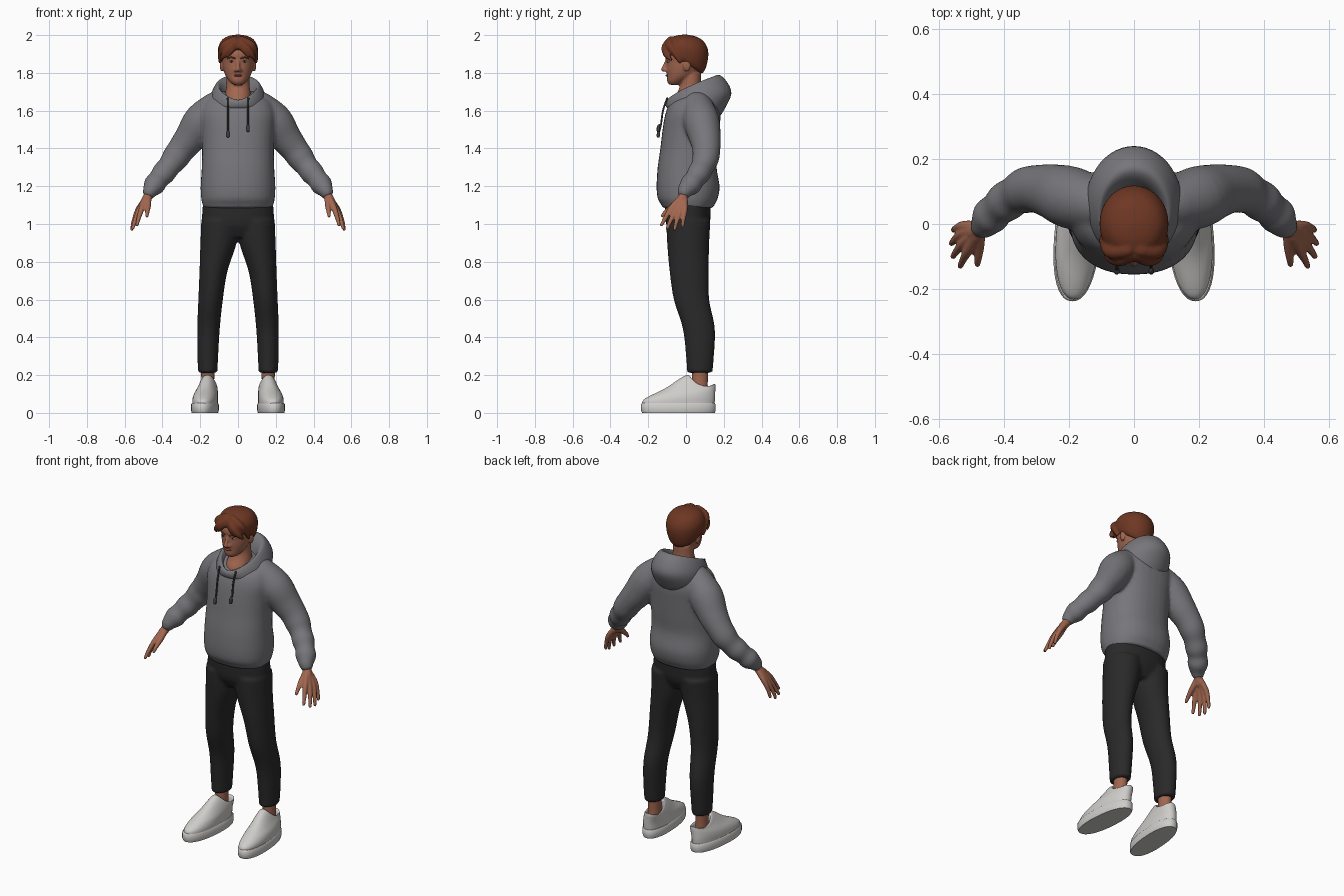
import bpy, bmesh, math
from mathutils import Vector, Matrix


def material(name, r, g, b):
    m = bpy.data.materials.new(name)
    m.diffuse_color = (r, g, b, 1)
    return m


SKIN = material("skin", 0.36, 0.135, 0.08)
HAIR = material("auburn hair", 0.155, 0.038, 0.017)
GREY = material("hoodie grey", 0.185, 0.18, 0.195)
BLACK = material("trouser black", 0.022, 0.022, 0.023)
WHITE = material("shoe white", 0.62, 0.61, 0.59)
CORD = material("cord grey", 0.05, 0.05, 0.054)
LIP = material("lip", 0.24, 0.075, 0.05)
DARK = material("iris dark", 0.02, 0.012, 0.01)


def spline(rows, k):
    """Catmull-Rom interpolation of every number in the rows."""
    out = []
    for i in range(len(rows) - 1):
        a, b, c, d = rows[max(i - 1, 0)], rows[i], rows[i + 1], rows[min(i + 2, len(rows) - 1)]
        for j in range(k):
            t = j / k
            out.append([0.5 * (2 * q + (r - p) * t + (2 * p - 5 * q + 4 * r - s) * t * t
                               + (3 * q - p - 3 * r + s) * t ** 3)
                        for p, q, r, s in zip(a, b, c, d)])
    return out + [list(rows[-1])]


def skin_rings(bm, rings):
    """Join rings of points into one closed shell."""
    vs = [[bm.verts.new(p) for p in ring] for ring in rings]
    n = len(vs[0])
    for a, b in zip(vs, vs[1:]):
        for i in range(n):
            bm.faces.new((a[i], a[(i + 1) % n], b[(i + 1) % n], b[i]))
    bm.faces.new(vs[0][::-1])
    bm.faces.new(vs[-1])


def loft(bm, rows, k=4, n=32, p=1.0, zp=1.0, shear=0.0, dip=0.0, s=1):
    """Rows: centre x, half width, front y, back y, front z, back z."""
    rings = []
    for cx, rx, yf, yb, zf, zb in spline(rows, k):
        ring = []
        for i in range(n):
            c, d = math.cos(2 * math.pi * i / n), math.sin(2 * math.pi * i / n)
            y = (yf + yb) / 2 + (yb - yf) / 2 * math.copysign(abs(d) ** p, d)
            x = cx + rx * math.copysign(abs(c) ** p, c) + shear * y
            b = max(0.0, (1 + d) / 2)
            z = zf + (zb - zf) * b ** zp - dip * c * c * max(0, zf - 0.1)
            ring.append((s * x, y, z))
        rings.append(ring)
    skin_rings(bm, rings)


def level(rows):
    """Flat rings: centre x, half width, front y, back y, z."""
    return [(*r, r[4]) for r in rows]


def tube(bm, pts, k=4, n=14, s=1):
    """Points: x, y, z, radius; both ends are rounded."""
    rows = spline(pts, k)
    ps = [Vector((s * r[0], r[1], r[2])) for r in rows]
    rs = [r[3] for r in rows]
    for end, f in ((0, -1), (-1, 1)):
        t = (ps[1] - ps[0] if end == 0 else ps[-1] - ps[-2]).normalized() * f
        base, r = ps[end], rs[end]
        for h, q in ((0.6, 0.8), (0.9, 0.4)):
            at = 0 if end == 0 else len(ps)
            ps.insert(at, base + t * r * h)
            rs.insert(at, r * q)
    u, rings = Vector((0.3, 1, 0.2)), []
    for i, c in enumerate(ps):
        t = (ps[min(i + 1, len(ps) - 1)] - ps[max(i - 1, 0)]).normalized()
        u = (u - t * u.dot(t)).normalized()
        w = t.cross(u)
        rings.append([c + rs[i] * (u * math.cos(a) + w * math.sin(a))
                      for a in (2 * math.pi * j / n for j in range(n))])
    skin_rings(bm, rings)


def ball(bm, loc, size):
    bmesh.ops.create_uvsphere(bm, u_segments=20, v_segments=12, radius=1,
                              matrix=Matrix.Translation(loc) @ Matrix.Diagonal((*size, 1)))


def finish(name, bm, mat, voxel=0, smooth=3, angle=50):
    """Make the object; a voxel size melts its shells together."""
    bmesh.ops.recalc_face_normals(bm, faces=bm.faces)
    me = bpy.data.meshes.new(name)
    bm.to_mesh(me)
    bm.free()
    me.materials.append(mat)
    me.shade_smooth()
    me.set_sharp_from_angle(angle=math.radians(angle))
    ob = bpy.data.objects.new(name, me)
    bpy.context.collection.objects.link(ob)
    if voxel:
        m = ob.modifiers.new("melt", 'REMESH')
        m.mode, m.voxel_size, m.use_smooth_shade = 'VOXEL', voxel, True
        m = ob.modifiers.new("relax", 'SMOOTH')
        m.factor, m.iterations = 0.5, smooth


SIDES = (1, -1)

# hoodie body and sleeves
bm = bmesh.new()
loft(bm, level([(0, .182, -.125, .145, 1.085), (0, .188, -.132, .152, 1.105), (0, .195, -.15, .168, 1.135),
                (0, .198, -.156, .178, 1.2), (0, .192, -.15, .162, 1.3), (0, .19, -.136, .17, 1.4),
                (0, .194, -.124, .178, 1.5), (0, .2, -.11, .183, 1.58), (0, .18, -.085, .175, 1.64),
                (0, .15, -.035, .16, 1.675), (0, .1, .02, .13, 1.70)]), p=.88)
for s in SIDES:
    tube(bm, [(.11, .06, 1.63, .078), (.19, .08, 1.548, .096), (.25, .1, 1.46, .085), (.3, .108, 1.395, .074),
              (.335, .103, 1.345, .071), (.365, .088, 1.305, .061), (.395, .068, 1.268, .063),
              (.42, .046, 1.238, .054), (.442, .024, 1.208, .058), (.46, .0, 1.182, .045),
              (.466, -.006, 1.172, .04)], n=24, s=s)
finish("hoodie", bm, GREY, .01, 5)

# hood lying open around the neck
bm = bmesh.new()
loft(bm, [(0, .13, -.085, .18, 1.60, 1.57), (0, .15, -.105, .205, 1.62, 1.61), (0, .147, -.11, .24, 1.64, 1.69),
          (0, .13, -.105, .215, 1.652, 1.755), (0, .108, -.095, .17, 1.656, 1.79),
          (0, .09, -.082, .125, 1.64, 1.75), (0, .07, -.06, .1, 1.60, 1.66)], n=48, zp=.7)
finish("hood", bm, GREY)

# drawstrings
bm = bmesh.new()
for s, low in ((1, 1.495), (-1, 1.465)):
    tube(bm, [(.055, -.1, 1.665, .005), (.053, -.122, 1.60, .005), (.053, -.132, 1.53, .005),
              (.053, -.14, low + .03, .005), (.053, -.145, low + .02, .009), (.053, -.147, low, .009)], n=8, s=s)
finish("drawstrings", bm, CORD)

# trousers
bm = bmesh.new()
loft(bm, level([(0, .12, -.07, .09, .93), (0, .185, -.103, .123, .99), (0, .19, -.11, .13, 1.05),
                (0, .184, -.11, .13, 1.13)]), p=.9)
for s in SIDES:
    loft(bm, level([(.16, .051, .005, .14, .212), (.16, .055, .0, .148, .3), (.156, .06, -.018, .153, .45),
                    (.145, .065, -.065, .123, .6), (.13, .074, -.087, .12, .75), (.103, .096, -.1, .123, .9),
                    (.095, .1, -.105, .13, 1.02)]), s=s)
finish("trousers", bm, BLACK, .01, 4)

# ankles
bm = bmesh.new()
for s in SIDES:
    loft(bm, level([(.16, .038, .03, .12, .08), (.16, .034, .032, .115, .15), (.16, .036, .03, .118, .24)]), s=s)
finish("ankles", bm, SKIN)

# shoes: soles, then uppers with an open collar
bm = bmesh.new()
for s in SIDES:
    loft(bm, level([(.172, .068, -.232, .152, 0), (.172, .071, -.238, .157, .012), (.172, .071, -.238, .157, .045),
                    (.172, .066, -.232, .152, .052)]), k=1, n=40, p=.88, shear=-.075, s=s)
finish("shoe_soles", bm, WHITE)
bm = bmesh.new()
for s in SIDES:
    loft(bm, [(.172, .066, -.232, .15, .04, .04), (.172, .066, -.228, .153, .065, .07),
              (.171, .064, -.195, .154, .088, .09), (.167, .058, -.11, .155, .13, .118),
              (.163, .05, -.035, .156, .18, .14), (.162, .045, .005, .153, .2, .152),
              (.162, .038, .022, .14, .19, .145), (.162, .034, .03, .13, .12, .1)],
         n=40, p=.92, shear=-.06, dip=.3, s=s)
finish("shoe_uppers", bm, WHITE)

# hands: fingers fan out from the wrist and merge into the palm
bm = bmesh.new()
for s in SIDES:
    tube(bm, [(.455, .005, 1.19, .026), (.474, -.012, 1.15, .025), (.492, -.028, 1.12, .024)], s=s)
    for base, knuckle, mid, tip in (
            ((.487, -.035), (.510, -.08, 1.08), (.526, -.11, 1.03), (.535, -.13, .995)),
            ((.49, -.028), (.524, -.057, 1.07), (.546, -.083, 1.015), (.557, -.1, .977)),
            ((.49, -.018), (.53, -.03, 1.07), (.553, -.05, 1.012), (.562, -.06, .972)),
            ((.487, -.008), (.526, -.006, 1.08), (.547, -.013, 1.03), (.556, -.018, .99))):
        tube(bm, [(*base, 1.13, .018), (*knuckle, .0155), (*mid, .0115), (*tip, .009)], s=s)
    tube(bm, [(.476, -.02, 1.14, .018), (.476, -.065, 1.1, .016), (.48, -.105, 1.066, .012),
              (.482, -.125, 1.043, .009)], s=s)
finish("hands", bm, SKIN, .005, 2)

# head with neck, nose and ears
bm = bmesh.new()
loft(bm, level([(0, .075, -.078, .1, 1.6), (0, .07, -.07, .1, 1.66), (0, .066, -.045, .09, 1.70),
                (0, .061, -.03, .08, 1.74), (0, .06, -.03, .08, 1.80)]))
loft(bm, level([(0, .025, -.088, -.03, 1.737), (0, .045, -.1, .0, 1.755), (0, .066, -.101, .05, 1.785),
                (0, .078, -.104, .08, 1.82), (0, .085, -.104, .095, 1.86), (0, .088, -.11, .1, 1.9),
                (0, .078, -.09, .085, 1.95), (0, .045, -.05, .05, 1.98)]))
tube(bm, [(0, -.102, 1.868, .008), (0, -.113, 1.838, .01), (0, -.12, 1.818, .013)])
for s in SIDES:
    ball(bm, (s * .013, -.108, 1.813), (.01, .011, .008))
    ball(bm, (s * .086, .005, 1.84), (.011, .02, .033))
finish("head", bm, SKIN, .006, 3)

# lips, eyes and brows
bm = bmesh.new()
ball(bm, (0, -.1, 1.786), (.022, .009, .006))
finish("lips", bm, LIP)
whites, irises, brows = bmesh.new(), bmesh.new(), bmesh.new()
for s in SIDES:
    ball(whites, (s * .035, -.093, 1.861), (.014, .007, .0055))
    ball(irises, (s * .035, -.097, 1.861), (.006, .005, .0055))
    tube(brows, [(.016, -.105, 1.877, .004), (.036, -.1, 1.882, .004), (.056, -.085, 1.877, .003)], n=8, s=s)
finish("eye_whites", whites, WHITE)
finish("irises", irises, DARK)
finish("brows", brows, HAIR)

# hair: a cap plus centre-parted locks
bm = bmesh.new()
loft(bm, [(0, .088, -.108, .085, 1.925, 1.795), (0, .1, -.117, .103, 1.93, 1.82),
          (0, .106, -.118, .117, 1.942, 1.875), (0, .103, -.108, .116, 1.96, 1.925),
          (0, .083, -.082, .093, 1.985, 1.968), (0, .05, -.05, .055, 1.998, 1.992),
          (0, .01, -.01, .01, 2.003, 2.002)])
for s in SIDES:
    tube(bm, [(.012, -.095, 1.96, .02), (.045, -.11, 1.93, .021), (.075, -.1, 1.893, .016), (.09, -.078, 1.868, .007)], s=s)
    tube(bm, [(.02, -.08, 1.972, .023), (.07, -.085, 1.945, .023), (.09, -.055, 1.9, .017), (.096, -.03, 1.855, .008)], s=s)
    tube(bm, [(.014, -.102, 1.95, .016), (.033, -.113, 1.92, .015), (.054, -.112, 1.888, .007)], s=s)
finish("hair", bm, HAIR, .007, 2)
